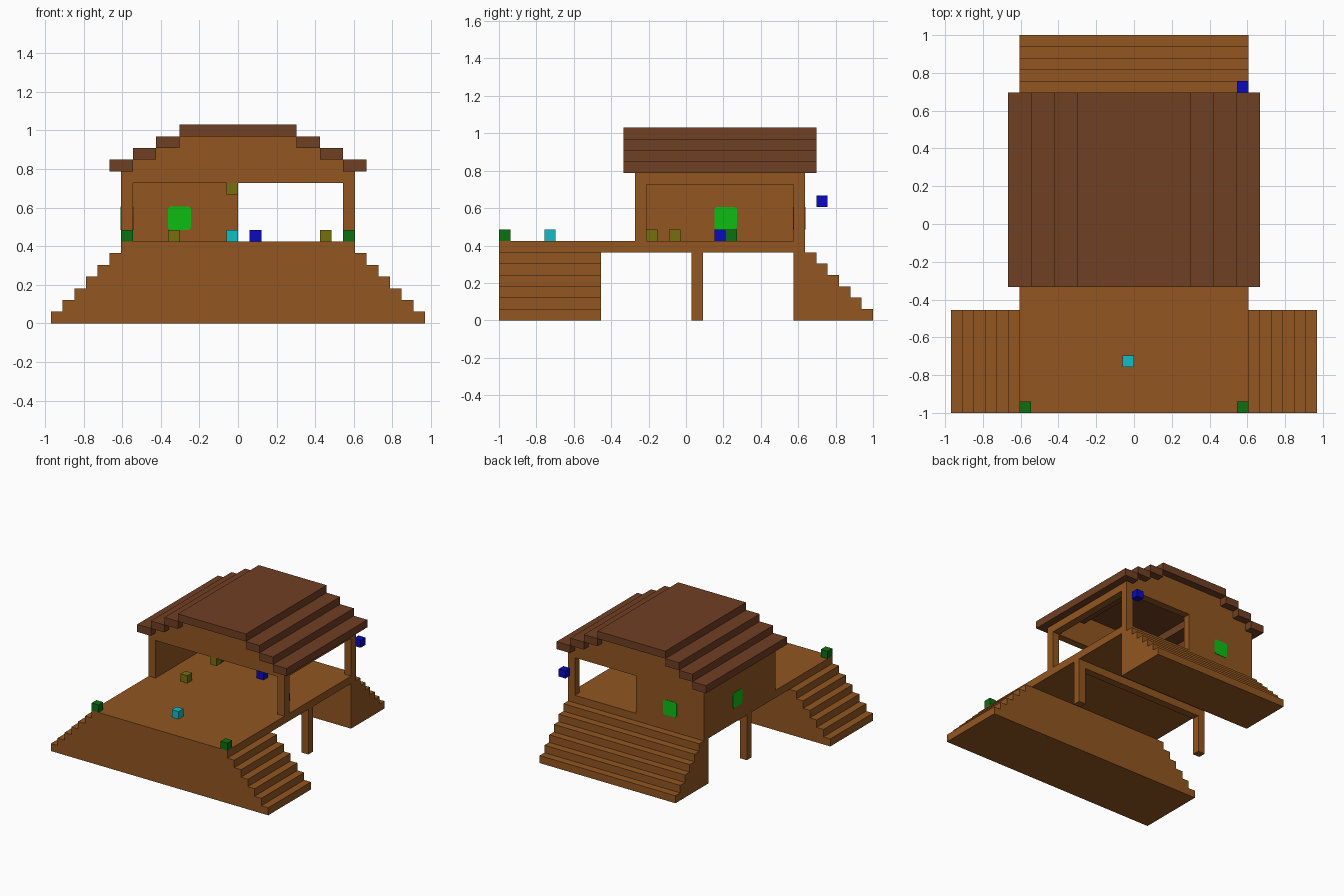
import bpy
import bmesh

U = 2 / 33  # one block; all sizes below are in blocks

cube = bpy.data.objects.get("Cube")
if cube:
    bpy.data.objects.remove(cube, do_unlink=True)


def material(name, rgb):
    mat = bpy.data.materials.new(name)
    mat.use_nodes = True
    mat.diffuse_color = (*rgb, 1)
    mat.node_tree.nodes["Principled BSDF"].inputs["Base Color"].default_value = (*rgb, 1)
    return mat


WOOD = material("wood", (0.287, 0.093, 0.015))
ROOF = material("dark roof wood", (0.162, 0.050, 0.017))
GLASS = material("bright green", (0.004, 0.515, 0.006))
LEAF = material("dark green", (0.004, 0.162, 0.006))
BLUE = material("blue", (0.003, 0.003, 0.515))
CYAN = material("cyan", (0.005, 0.515, 0.565))
OLIVE = material("olive", (0.181, 0.162, 0.004))


def prism(name, outline, axis, start, end, mat):
    """Extrude an outline of (horizontal, z) points along the x or y axis."""
    bm = bmesh.new()
    place = (lambda p: (start, *p)) if axis == "x" else (lambda p: (p[0], start, p[1]))
    face = bm.faces.new([bm.verts.new(place(p)) for p in outline])
    moved = bmesh.ops.extrude_face_region(bm, geom=[face])["geom"]
    depth = end - start
    offset = (depth, 0, 0) if axis == "x" else (0, depth, 0)
    bmesh.ops.translate(bm, vec=offset,
                        verts=[v for v in moved if isinstance(v, bmesh.types.BMVert)])
    bmesh.ops.recalc_face_normals(bm, faces=bm.faces)
    bmesh.ops.scale(bm, vec=(U, U, U), verts=bm.verts)
    mesh = bpy.data.meshes.new(name)
    bm.to_mesh(mesh)
    bm.free()
    mesh.materials.append(mat)
    obj = bpy.data.objects.new(name, mesh)
    bpy.context.collection.objects.link(obj)
    return obj


def box(name, x, y, z, mat=WOOD):
    outline = [(x[0], z[0]), (x[1], z[0]), (x[1], z[1]), (x[0], z[1])]
    return prism(name, outline, "y", y[0], y[1], mat)


def stair_side(edge, bottom, count, run):
    """Stepped line climbing inward from an outer edge."""
    points = []
    for i in range(count):
        points += [(edge - run * i, bottom + i), (edge - run * i, bottom + i + 1)]
    return points


def mirrored(points):
    return points + [(-h, z) for h, z in reversed(points)]


# Front stair block with steps down both sides
prism("front_stairs", mirrored(stair_side(16, 0, 6, 1)), "y", -16.5, -7.5, WOOD)

# Rear stairs
prism("rear_stairs", [(9.5, 0)] + stair_side(16.5, 0, 6, 1) + [(9.5, 6)],
      "x", -10, 10, WOOD)

# Raised floor, its middle legs and cross beam
box("floor", (-10, 10), (-16.5, 10.5), (6, 7))
for side, x in (("left", 9), ("right", -10)):
    box(side + "_leg", (x, x + 1), (0.5, 1.5), (0, 6))
box("floor_beam", (-9, 9), (0.5, 1.5), (5, 6))

# Walls and corner posts
box("right_wall", (-10, -9), (-4.5, 10.5), (7, 12))
box("rear_wall", (-9, 0), (9.5, 10.5), (7, 12))
box("front_post", (9, 10), (-4.5, -3.5), (7, 12))
box("rear_post", (9, 10), (9.5, 10.5), (7, 12))

# Top beams and stepped gables
for side, x in (("left", 9), ("right", -10)):
    box(side + "_top_beam", (x, x + 1), (-3.5, 9.5), (12, 13))
gable = mirrored([(10, 12), (10, 13)] + stair_side(9, 13, 3, 2))
prism("front_gable", gable, "y", -4.5, -3.5, WOOD)
prism("rear_gable", gable, "y", 9.5, 10.5, WOOD)

# Stepped roof
for i in range(3):
    inner = 9 - 2 * i
    for side, x in (("left", inner), ("right", -inner - 2)):
        box(f"{side}_roof_step_{i + 1}", (x, x + 2), (-5.5, 11.5), (13 + i, 14 + i), ROOF)
box("roof_top", (-5, 5), (-5.5, 11.5), (16, 17), ROOF)


# Windows with clipped corners, showing on both wall faces
def window(name, centre, axis, start, end):
    a, b = 1, 0.8
    corners = [(a, -b), (a, b), (b, a), (-b, a), (-a, b), (-a, -b), (-b, -a), (b, -a)]
    outline = [(centre + h, 9 + z) for h, z in corners]
    prism(name, outline, axis, start - 0.05, end + 0.05, GLASS)


window("rear_window", -5, "y", 9.5, 10.5)
window("right_window", 3.5, "x", -10, -9)

# Small coloured blocks, placed by their centres
blocks = [
    ("left_corner_block", LEAF, 9.5, -16, 7.5),
    ("right_corner_block", LEAF, -9.5, -16, 7.5),
    ("indoor_green_block", LEAF, -5.5, 4, 7.5),
    ("deck_block", CYAN, -0.5, -12, 7.5),
    ("indoor_blue_block", BLUE, 1.5, 3, 7.5),
    ("floating_blue_block", BLUE, 9.5, 12, 10.5),
    ("right_olive_block", OLIVE, -5.5, -3, 7.5),
    ("left_olive_block", OLIVE, 7.5, -1, 7.5),
    ("hanging_olive_block", OLIVE, -0.5, -4, 11.5),
]
for name, mat, x, y, z in blocks:
    box(name, *[(c - 0.5, c + 0.5) for c in (x, y, z)], mat)
